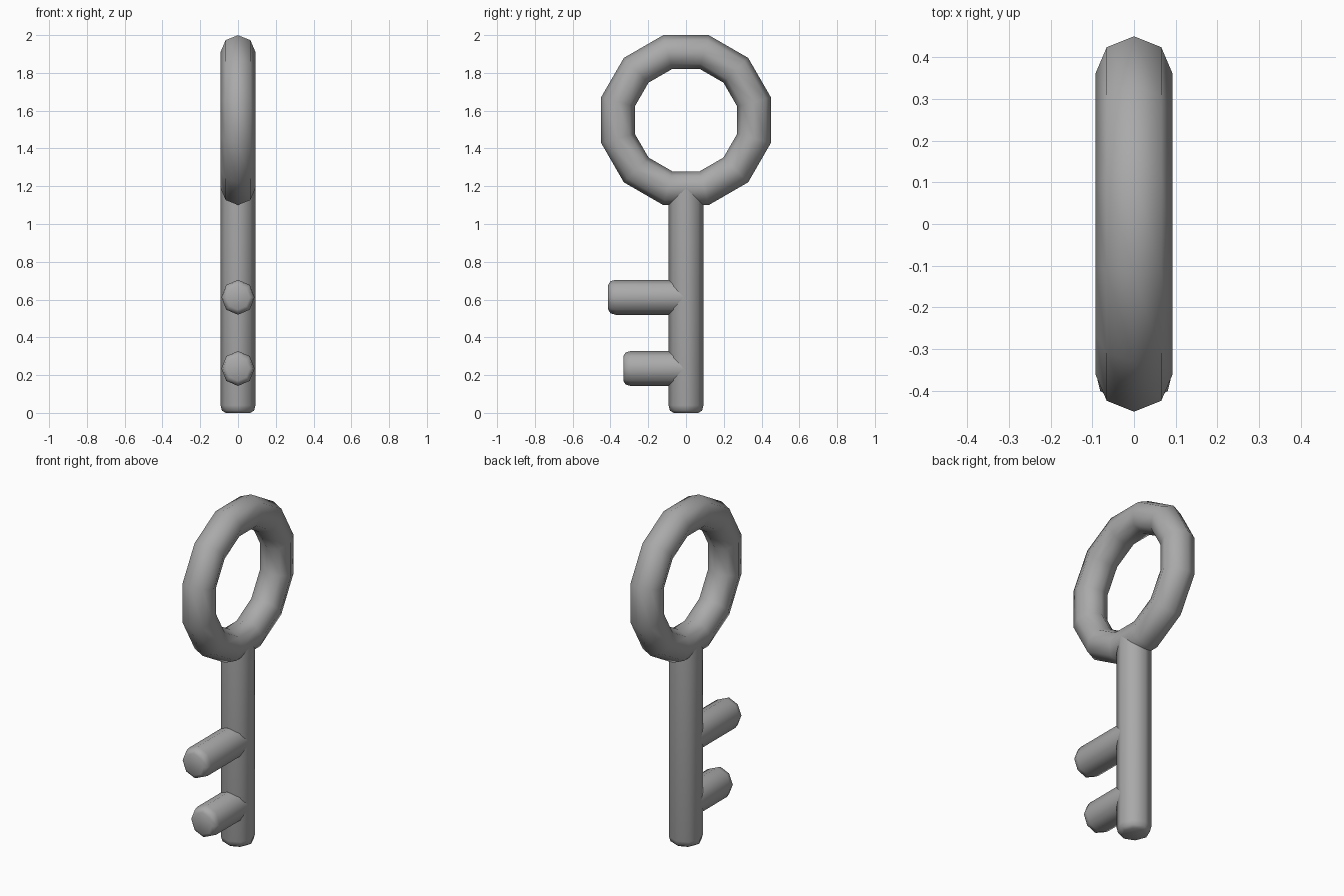
import bpy, bmesh
from math import radians, pi, cos, sin
from mathutils import Matrix

cube = bpy.data.objects.get("Cube")
if cube:
    bpy.data.objects.remove(cube, do_unlink=True)

R = 0.0925      # thickness shared by every bar
SIDES = 8

metal = bpy.data.materials.new("grey metal")
metal.use_nodes = True
grey = (0.4, 0.4, 0.4, 1)
metal.diffuse_color = grey
metal.node_tree.nodes["Principled BSDF"].inputs["Base Color"].default_value = grey


def finish(bm, name, matrix):
    """Turn a bmesh into a smooth shaded, placed object."""
    bmesh.ops.transform(bm, matrix=matrix, verts=bm.verts)
    bmesh.ops.recalc_face_normals(bm, faces=bm.faces)
    mesh = bpy.data.meshes.new(name)
    bm.to_mesh(mesh)
    bm.free()
    mesh.shade_smooth()
    mesh.materials.append(metal)
    obj = bpy.data.objects.new(name, mesh)
    bpy.context.collection.objects.link(obj)


def bar(name, length, matrix):
    """Octagonal bar along local z, rounded at z = 0 and open where it joins."""
    profile = [(0.065, 0), (0.085, 0.012), (R, 0.04), (R, length)]
    bm = bmesh.new()
    rings = [[bm.verts.new((r * cos(2 * pi * i / SIDES), r * sin(2 * pi * i / SIDES), z))
              for i in range(SIDES)] for r, z in profile]
    for a, b in zip(rings, rings[1:]):
        for i in range(SIDES):
            j = (i + 1) % SIDES
            bm.faces.new((a[i], a[j], b[j], b[i]))
    bm.faces.new(reversed(rings[0]))
    finish(bm, name, matrix)


# Handle ring: twelve segments, flat sides at top and bottom
bm = bmesh.new()
bmesh.ops.create_circle(bm, segments=SIDES, radius=R, matrix=Matrix.Translation((0, 0.373, 0)))
bmesh.ops.spin(bm, geom=bm.verts[:] + bm.edges[:], cent=(0, 0, 0), axis=(1, 0, 0),
               angle=2 * pi, steps=12, use_merge=True)
bmesh.ops.remove_doubles(bm, verts=bm.verts, dist=0.0005)
finish(bm, "handle_ring", Matrix.Translation((0, 0, 1.55)) @ Matrix.Rotation(radians(15), 4, "X"))

# Shaft
bar("shaft", 1.195, Matrix.Identity(4))

# Teeth pointing forwards, slightly narrower than the shaft
for name, z, reach in (("upper_tooth", 0.612, 0.412), ("lower_tooth", 0.235, 0.332)):
    bar(name, reach, Matrix.Translation((0, -reach, z)) @ Matrix.Diagonal((0.95, 1, 1, 1))
        @ Matrix.Rotation(radians(-90), 4, "X"))
